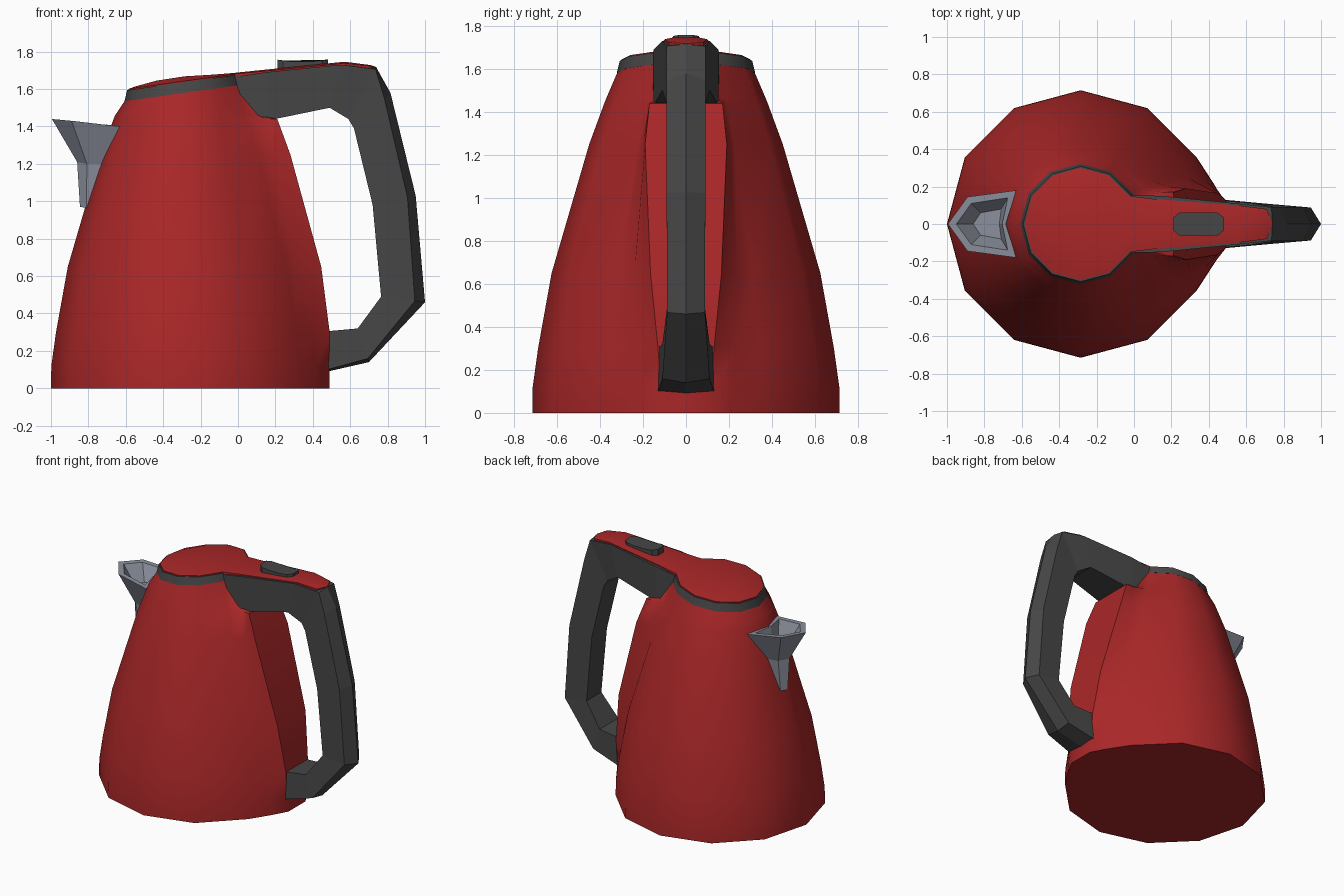
import bpy, bmesh, math

def material(name, rgb):
    m = bpy.data.materials.new(name)
    m.diffuse_color = (*rgb, 1)
    return m

RED = material("red", (0.40, 0.02, 0.021))
DARK = material("dark grey", (0.062, 0.062, 0.062))
STEEL = material("steel grey", (0.26, 0.28, 0.335))
CX = -0.285  # axis of the round body

def loft(name, rings, mat, smooth=None):
    """Skin a list of equal-length closed rings and cap both ends."""
    bm = bmesh.new()
    rows = [[bm.verts.new(p) for p in ring] for ring in rings]
    n = len(rows[0])
    for a, b in zip(rows, rows[1:]):
        for i in range(n):
            j = (i + 1) % n
            bm.faces.new((a[i], a[j], b[j], b[i]))
    bm.faces.new(rows[0])
    bm.faces.new(rows[-1])
    bmesh.ops.remove_doubles(bm, verts=bm.verts, dist=0.0005)
    bmesh.ops.recalc_face_normals(bm, faces=bm.faces)
    me = bpy.data.meshes.new(name)
    bm.to_mesh(me)
    bm.free()
    me.materials.append(mat)
    ob = bpy.data.objects.new(name, me)
    bpy.context.collection.objects.link(ob)
    if smooth:
        bpy.ops.object.select_all(action='DESELECT')
        bpy.context.view_layer.objects.active = ob
        ob.select_set(True)
        bpy.ops.object.shade_smooth_by_angle(angle=math.radians(smooth))
    return ob

def tilt(x, z0):
    """Height on the sloping rim plane."""
    return z0 + 0.14 * x

# Body: twelve-sided shell with a raised fin behind the handle
# height, radius, fin foot (x, y), fin edge (x, y)
body = [
    (0.00, 0.715, (0.43, 0.21), (0.49, 0.10)),
    (0.12, 0.713, (0.42, 0.22), (0.49, 0.12)),
    (0.30, 0.688, (0.385, 0.23), (0.49, 0.13)),
    (0.65, 0.625, (0.30, 0.24), (0.445, 0.165)),
    (1.25, 0.450, (0.19, 0.20), (0.28, 0.19)),
    (1.44, 0.380, (0.15, 0.17), (0.21, 0.17)),
    (1.46, 0.372, (0.11, 0.15), (0.10, 0.13)),
    (None, 0.320, (0.00, 0.14), (0.01, 0.12)),
]
rings = []
for z, r, (gx, gy), (fx, fy) in body:
    pts = [(CX + r * math.cos(math.radians(a)), r * math.sin(math.radians(a)))
           for a in range(30, 331, 30)]
    pts += [(gx, -gy), (fx, -fy), (fx, fy), (gx, gy)]
    rings.append([(x, y, tilt(x, 1.622) if z is None else z) for x, y in pts])
loft("body", rings, RED, 40)

# Rim band under the lid
rings = []
for r, z0 in ((0.322, 1.620), (0.308, 1.677)):
    ring = []
    for a in range(0, 360, 30):
        x = CX + r * math.cos(math.radians(a))
        ring.append((x, r * math.sin(math.radians(a)), tilt(x, z0)))
    rings.append(ring)
loft("rim_band", rings, DARK, 40)

# Handle: outer x, z, inner x, z, half width, height of the outer ridge
handle = [
    (-0.05, 1.66, -0.02, 1.43, 0.155, 0),
    (0.15, 1.69, 0.15, 1.43, 0.15, 0),
    (0.55, 1.73, 0.49, 1.50, 0.11, 0),
    (0.74, 1.715, 0.59, 1.44, 0.09, 0.01),
    (0.815, 1.58, 0.62, 1.39, 0.09, 0.045),
    (0.95, 1.03, 0.72, 0.98, 0.09, 0.045),
    (1.00, 0.46, 0.765, 0.49, 0.088, 0.055),
    (0.70, 0.14, 0.64, 0.32, 0.11, 0.02),
    (0.48, 0.09, 0.42, 0.30, 0.13, 0.01),
    (0.36, 0.10, 0.36, 0.27, 0.13, 0),
]
rings = []
for ox, oz, ix, iz, w, ridge in handle:
    k = ridge / math.hypot(ox - ix, oz - iz)
    sx, sz = ox + (ix - ox) * k, oz + (iz - oz) * k
    rings.append([(ox, 0, oz), (sx, w, sz), (ix, w, iz), (ix, -w, iz), (sx, -w, sz)])
loft("handle", rings, DARK)

# Lid: shallow round dome running into a tongue on top of the handle
# x, half width, edge height, crown height
lid = [
    (-0.585, 0.0, 1.601, 1.601), (-0.545, 0.15, 1.607, 1.615),
    (-0.435, 0.26, 1.622, 1.645), (-0.285, 0.30, 1.643, 1.668),
    (-0.135, 0.26, 1.664, 1.677), (-0.025, 0.15, 1.680, 1.686),
    (0.10, 0.135, 1.692, 1.699), (0.57, 0.098, 1.738, 1.746),
    (0.71, 0.08, 1.722, 1.728), (0.74, 0.0, 1.718, 1.718),
]
rings = [[(x, -w, e - 0.03), (x, -w, e), (x, -0.6 * w, c),
          (x, 0.6 * w, c), (x, w, e), (x, w, e - 0.03)] for x, w, e, c in lid]
loft("lid", rings, RED, 35)

# Button: rounded pad with a dished top
half = [(0.21, 0.035), (0.24, 0.06), (0.30, 0.062), (0.39, 0.062), (0.45, 0.06), (0.48, 0.035)]
outline = half + [(x, -y) for x, y in reversed(half)]
top = {0.21: 1.757, 0.24: 1.752, 0.30: 1.746, 0.39: 1.746, 0.45: 1.753, 0.48: 1.757}
loft("button", [[(x, y, 1.69) for x, y in outline],
                [(x, y, top[x]) for x, y in outline]], DARK)

# Spout: pointed lip narrowing downwards, hollow at the top
def spout_ring(tip, corner, back, mid):
    (cx, cy, cz), (bx, by, bz) = corner, back
    return [(tip[0], 0, tip[1]), (cx, cy, cz), (bx, by, bz),
            (mid[0], 0, mid[1]), (bx, -by, bz), (cx, -cy, cz)]

loft("spout", [
    spout_ring((-0.845, 0.97), (-0.81, 0.035, 0.965), (-0.74, 0.04, 0.97), (-0.72, 0.97)),
    spout_ring((-0.86, 1.21), (-0.808, 0.06, 1.20), (-0.68, 0.08, 1.20), (-0.69, 1.20)),
    spout_ring((-0.995, 1.44), (-0.89, 0.145, 1.43), (-0.63, 0.18, 1.40), (-0.685, 1.405)),
    spout_ring((-0.95, 1.435), (-0.87, 0.11, 1.428), (-0.675, 0.14, 1.405), (-0.705, 1.41)),
    spout_ring((-0.86, 1.31), (-0.82, 0.06, 1.31), (-0.71, 0.08, 1.31), (-0.72, 1.31)),
], STEEL)
